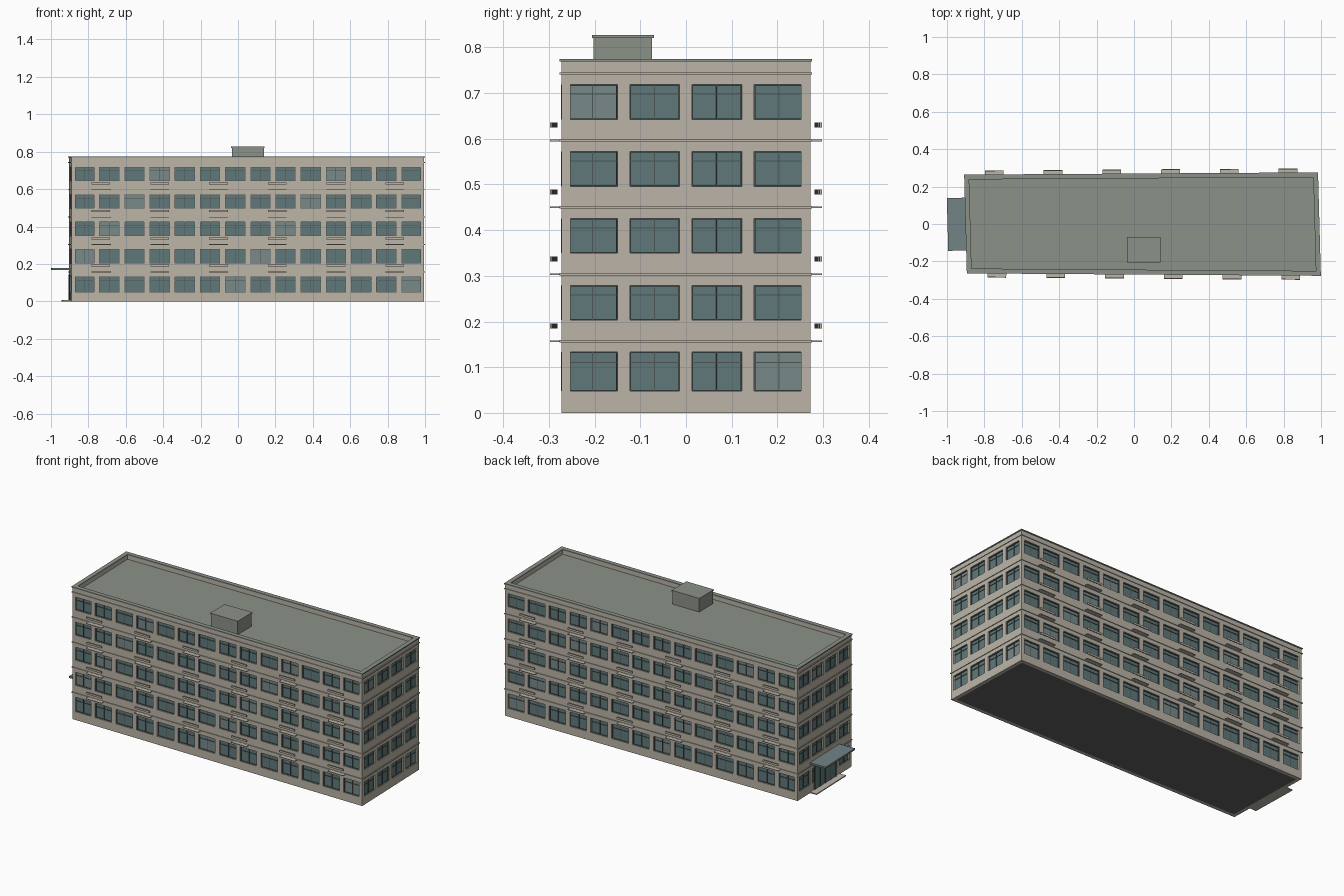
import bpy, bmesh
from mathutils import Vector, Matrix

if "Cube" in bpy.data.objects:
    bpy.data.objects.remove(bpy.data.objects["Cube"])

# Slightly skewed footprint, counter-clockwise: front, right, back, left sides
FOOT = [Vector(p) for p in ((-0.89, -0.26), (0.995, -0.273), (0.98, 0.272), (-0.904, 0.26))]
BAYS = (14, 4, 14, 4)
FLOORS, STOREY, FIRST = 5, 0.1465, 0.157


def material(name, rgb):
    m = bpy.data.materials.new(name)
    m.diffuse_color = (*rgb, 1)
    m.use_nodes = True
    m.node_tree.nodes["Principled BSDF"].inputs["Base Color"].default_value = m.diffuse_color
    return m


WALL = material("wall", (0.50, 0.46, 0.39))
ROOF = material("roof", (0.26, 0.285, 0.25))
GLASS = material("glass", (0.12, 0.19, 0.195))
PALE = material("pale_glass", (0.19, 0.25, 0.25))
FRAME = material("frame", (0.07, 0.09, 0.09))
CANOPY = material("canopy", (0.17, 0.23, 0.24))
BASE = material("base", (0.12, 0.12, 0.12))


def finish(bm, name, mat):
    bmesh.ops.recalc_face_normals(bm, faces=bm.faces)
    me = bpy.data.meshes.new(name)
    bm.to_mesh(me)
    bm.free()
    me.materials.append(mat)
    bpy.context.collection.objects.link(bpy.data.objects.new(name, me))


def side(e):
    a, b = FOOT[e], FOOT[(e + 1) % 4]
    d = (b - a).normalized()
    return a, d, Vector((d.y, -d.x)), (b - a).length


def outline(off):
    """Footprint moved outward by off."""
    pts = []
    for i in range(4):
        _, d0, n0, _ = side(i - 1 if i else 3)
        _, d1, n1, _ = side(i)
        pts.append(FOOT[i] + (n0 + n1) * off / (1 + n0.dot(n1)))
    return pts


def box(bm, e, s0, s1, o0, o1, z0, z1):
    """Box on facade e: s along it, o outward from it."""
    a, d, n, _ = side(e)
    c = a + d * (s0 + s1) / 2 + n * (o0 + o1) / 2
    m = Matrix(((d.x * (s1 - s0), -n.x * (o1 - o0), 0, c.x),
                (d.y * (s1 - s0), -n.y * (o1 - o0), 0, c.y),
                (0, 0, z1 - z0, (z0 + z1) / 2), (0, 0, 0, 1)))
    bmesh.ops.create_cube(bm, size=1, matrix=m)


def ring(bm, out, inn, z0, z1):
    """Hollow band following the footprint."""
    loops = [[bm.verts.new((p.x, p.y, z)) for p in outline(o)]
             for o, z in ((out, z0), (out, z1), (inn, z1), (inn, z0))]
    for k in range(4):
        a, b = loops[k], loops[(k + 1) % 4]
        for i in range(4):
            j = (i + 1) % 4
            bm.faces.new((a[i], a[j], b[j], b[i]))


def slab(name, off, z0, z1, mat):
    bm = bmesh.new()
    lo, hi = [[bm.verts.new((p.x, p.y, z)) for p in outline(off)] for z in (z0, z1)]
    bm.faces.new(lo)
    bm.faces.new(hi)
    for i in range(4):
        j = (i + 1) % 4
        bm.faces.new((lo[i], lo[j], hi[j], hi[i]))
    finish(bm, name, mat)


def block(name, x0, x1, y0, y1, z0, z1, mat):
    bm = bmesh.new()
    bmesh.ops.create_cube(bm, size=1, matrix=Matrix.Translation(
        ((x0 + x1) / 2, (y0 + y1) / 2, (z0 + z1) / 2)) @ Matrix.Diagonal((x1 - x0, y1 - y0, z1 - z0, 1)))
    finish(bm, name, mat)


# Window heights for each floor
rows = [(0.048, 0.133)] + [(0.203 + STOREY * k, 0.279 + STOREY * k) for k in range(4)]

# Spandrel walls between window rows, parapet on top
walls = bmesh.new()
edges = [0] + [z for r in rows for z in r] + [0.77]
for k in range(0, len(edges), 2):
    ring(walls, 0, -0.02, edges[k], edges[k + 1])

# Piers, panes and window frames on all four sides
glass, pale, frames = bmesh.new(), bmesh.new(), bmesh.new()
for e in range(4):
    length = side(e)[3]
    bay = length / BAYS[e]
    for f, (z0, z1) in enumerate(rows):
        for i in range(BAYS[e] + 1):
            box(walls, e, max(0, (i - 0.1) * bay), min(length, (i + 0.1) * bay), -0.02, 0, z0, z1)
        for i in range(BAYS[e]):
            s0, s1 = (i + 0.1) * bay, (i + 0.9) * bay
            lit = (i + 1 + 3 * e - f) % 7 == 0
            box(pale if lit else glass, e, s0, s1, -0.014, -0.009, z0, z1)
            mid, t = (s0 + s1) / 2, 0.0012
            zt = z0 + 0.73 * (z1 - z0)
            box(frames, e, mid - t, mid + t, -0.009, -0.006, z0, z1)
            box(frames, e, s0, s1, -0.009, -0.006, zt - t, zt + t)
            for a, b in ((s0, s0 + 2 * t), (s1 - 2 * t, s1)):
                box(frames, e, a, b, -0.009, -0.005, z0, z1)
            for a, b in ((z0, z0 + 2 * t), (z1 - 2 * t, z1)):
                box(frames, e, s0, s1, -0.009, -0.005, a, b)
finish(walls, "walls", WALL)
finish(glass, "window_panes", GLASS)
finish(pale, "pale_window_panes", PALE)
finish(frames, "window_frames", FRAME)

# Floor ledges and parapet coping
ledges = bmesh.new()
for k in range(FLOORS):
    z = FIRST + STOREY * k
    ring(ledges, 0.004, -0.002, z - 0.0025, z + 0.0025)
finish(ledges, "floor_ledges", WALL)
coping = bmesh.new()
ring(coping, 0.004, -0.022, 0.769, 0.775)
finish(coping, "parapet_coping", ROOF)

# Shallow balconies on the front and back: slab plus rail
slabs, rails = bmesh.new(), bmesh.new()
for e in (0, 2):
    length = side(e)[3]
    for k in range(FLOORS - 1):
        z = FIRST + STOREY * k
        for i in range(6):
            c = length * (i + 0.5) / 6
            box(slabs, e, c - 0.05, c + 0.05, 0, 0.026, z - 0.002, z + 0.002)
            box(rails, e, c - 0.05, c + 0.05, 0.021, 0.026, z + 0.028, z + 0.039)
finish(slabs, "balcony_slabs", WALL)
finish(rails, "balcony_rails", WALL)

# Roof deck, underside and roof hut
slab("roof_deck", -0.018, 0.738, 0.745, ROOF)
slab("base_slab", -0.001, 0, 0.004, BASE)
block("roof_hut", -0.033, 0.138, -0.202, -0.074, 0.744, 0.822, ROOF)
block("roof_hut_cap", -0.037, 0.142, -0.206, -0.07, 0.821, 0.827, ROOF)

# Entrance on the left end: canopy, step, glazed door
mid = side(3)[3] / 2
for name, half, o0, o1, z0, z1, mat in (
        ("entrance_canopy", 0.141, 0, 0.1, 0.168, 0.178, CANOPY),
        ("entrance_step", 0.141, 0, 0.042, 0, 0.006, WALL),
        ("entrance_glass", 0.1, -0.002, 0.004, 0.006, 0.142, GLASS)):
    bm = bmesh.new()
    box(bm, 3, mid - half, mid + half, o0, o1, z0, z1)
    finish(bm, name, mat)
bm = bmesh.new()
for s in (-0.1, -0.05, 0, 0.05, 0.1):
    box(bm, 3, mid + s - 0.002, mid + s + 0.002, 0, 0.007, 0.006, 0.142)
box(bm, 3, mid - 0.102, mid + 0.102, 0, 0.007, 0.138, 0.143)
finish(bm, "entrance_frame", FRAME)
